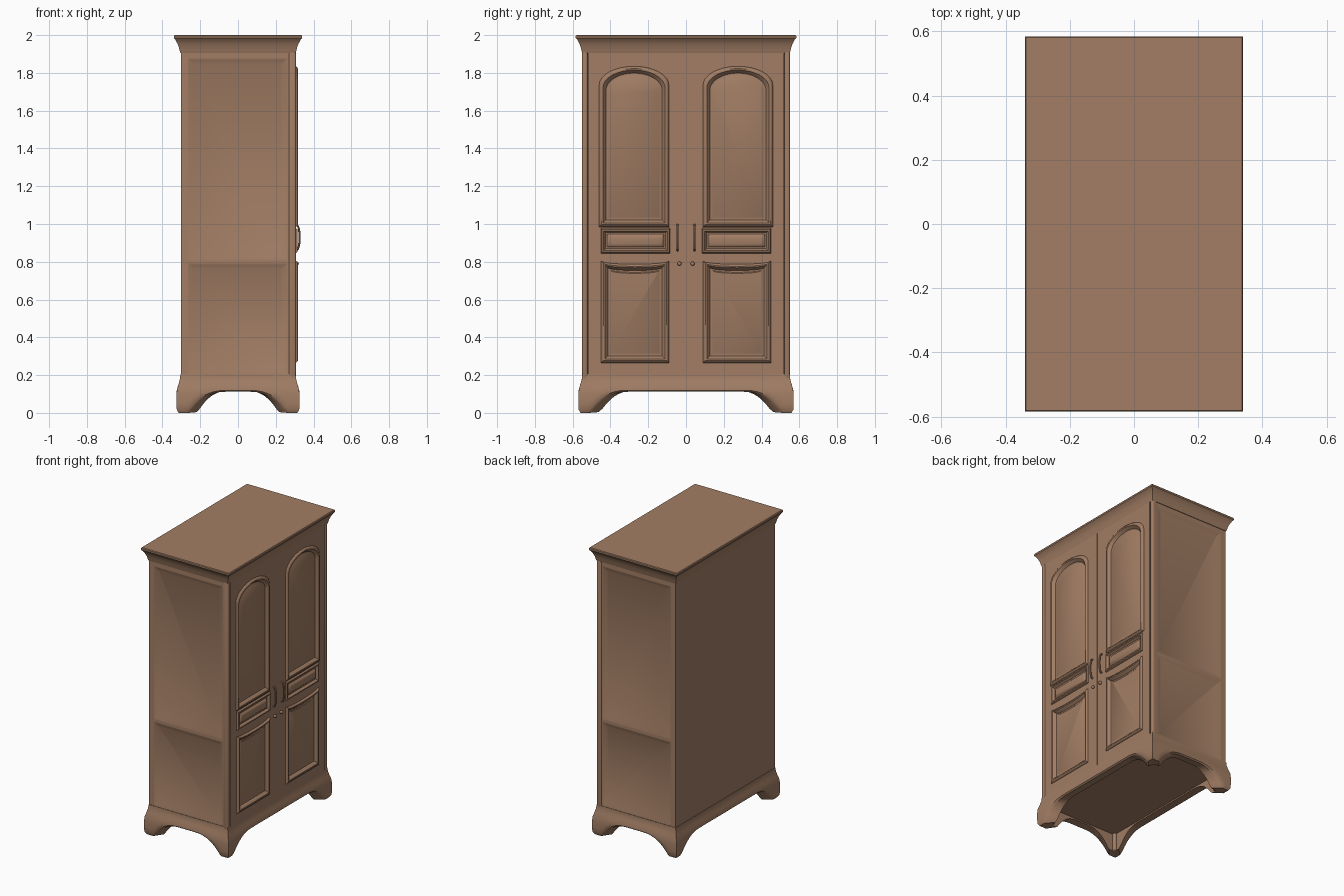
import bpy, bmesh, math
from mathutils import Matrix

if "Cube" in bpy.data.objects:
    bpy.data.objects.remove(bpy.data.objects["Cube"])

wood = bpy.data.materials.new("warm brown wood")
wood.diffuse_color = (0.36, 0.207, 0.128, 1)
wood.use_nodes = True
wood.node_tree.nodes["Principled BSDF"].inputs["Base Color"].default_value = wood.diffuse_color

HX, HY = 0.302, 0.546            # half depth and half width of the cabinet
FRONT = Matrix(((0, 0, 1, HX + 0.003), (1, 0, 0, 0), (0, 1, 0, 0), (0, 0, 0, 1)))


def side_matrix(s):
    return Matrix(((1, 0, 0, 0), (0, 0, s, s * HY), (0, 1, 0, 0), (0, 0, 0, 1)))


def finish(bm, name):
    bmesh.ops.recalc_face_normals(bm, faces=bm.faces)
    me = bpy.data.meshes.new(name)
    bm.to_mesh(me)
    bm.free()
    ob = bpy.data.objects.new(name, me)
    bpy.context.collection.objects.link(ob)
    me.materials.append(wood)
    return ob


def skin(bm, rings, cyclic=False, caps=True):
    """Join equal rings of points with quads."""
    vs = [[bm.verts.new(p) for p in r] for r in rings]
    n = len(vs[0])
    for a, b in zip(vs, vs[1:] + (vs[:1] if cyclic else [])):
        for i in range(n):
            bm.faces.new((a[i], a[(i + 1) % n], b[(i + 1) % n], b[i]))
    if caps and not cyclic:
        bm.faces.new(vs[0])
        bm.faces.new(vs[-1])


def perimeter(n):
    ts = [-1 + 2 * i / n for i in range(n)]
    return ([(1, t) for t in ts] + [(-t, 1) for t in ts]
            + [(-1, -t) for t in ts] + [(t, -1) for t in ts])


def box(name, lo, hi, bevel=0.0):
    bm = bmesh.new()
    bmesh.ops.create_cube(bm, size=1)
    for v in bm.verts:
        v.co = [(a + b) / 2 + c * (b - a) for a, b, c in zip(lo, hi, v.co)]
    if bevel:
        bmesh.ops.bevel(bm, geom=bm.edges[:], offset=bevel, segments=3,
                        profile=0.5, affect='EDGES')
    return finish(bm, name)


def outline(u0, u1, z0, z1, rise=0.0):
    """Panel outline whose top bows up or down by rise."""
    pts = [(u0, z0), (u1, z0)]
    for i in range(17):
        a = math.pi * i / 16
        pts.append(((u0 + u1) / 2 + (u1 - u0) / 2 * math.cos(a), z1 + rise * math.sin(a)))
    return pts


def panel(name, pts, profile, mat):
    """Moulded panel: profile is (inset, height) from the outline inward."""
    us, zs = [p[0] for p in pts], [p[1] for p in pts]
    cu, cz = (min(us) + max(us)) / 2, (min(zs) + max(zs)) / 2
    hu, hz = max(us) - cu, max(zs) - cz
    bm = bmesh.new()
    skin(bm, [[(cu + (u - cu) * (hu - d) / hu, cz + (z - cz) * (hz - d) / hz, w)
               for u, z in pts] for d, w in profile])
    bm.transform(mat)
    return finish(bm, name)


def frame(name, outer, holes, thick, mat):
    """Flat board with openings for the panels."""
    cu = bpy.data.curves.new(name, 'CURVE')
    cu.dimensions, cu.fill_mode, cu.extrude = '2D', 'BOTH', thick / 2
    for pts in [outer] + holes:
        sp = cu.splines.new('POLY')
        sp.points.add(len(pts) - 1)
        for p, (u, z) in zip(sp.points, pts):
            p.co = (u, z, 0, 1)
        sp.use_cyclic_u = True
    tmp = bpy.data.objects.new(name + "_outline", cu)
    bpy.context.collection.objects.link(tmp)
    me = bpy.data.meshes.new_from_object(tmp.evaluated_get(bpy.context.evaluated_depsgraph_get()))
    bm = bmesh.new()
    bm.from_mesh(me)
    bpy.data.objects.remove(tmp)
    bpy.data.meshes.remove(me)
    bmesh.ops.remove_doubles(bm, verts=bm.verts, dist=1e-5)
    bm.transform(mat @ Matrix.Translation((0, 0, -thick / 2)))
    return finish(bm, name)


# Carcass with flat back
box("carcass", (-0.302, -0.53, 0.125), (0.28, 0.53, 1.95))

# Cornice: flared moulding around the top
bm = bmesh.new()
skin(bm, [[(sx * (HX + d), sy * (HY + d), z) for sx, sy in perimeter(1)]
          for d, z in [(-0.03, 1.895), (0.003, 1.905), (0.007, 1.918), (0.011, 1.935),
                       (0.019, 1.956), (0.03, 1.976), (0.038, 1.984), (0.038, 1.995),
                       (0.034, 2.0)]])
finish(bm, "cornice")


# Base: flared skirt with arches between four bracket feet
def arch(sx, sy):
    c = (1 - abs(sx)) * HX + (1 - abs(sy)) * HY
    t = min(max((c - 0.055) / 0.19, 0), 1)
    return 0.112 * (1 - (1 - t) ** 2.4)


def flare(z):
    t = min(max((z - 0.10) / 0.10, 0), 1)
    return 0.003 + 0.021 * (1 - t * t * (3 - 2 * t))


rings = []
for f, trim in [(0, 0.012), (0.08, 0.002), (0.25, 0), (0.45, 0), (0.6, 0),
                (0.75, 0), (0.88, 0), (1, 0)]:
    ring = []
    for sx, sy in perimeter(48):
        a = arch(sx, sy)
        z = a + (0.205 - a) * f
        d = flare(z) - trim
        ring.append((sx * (HX + d), sy * (HY + d), z))
    rings.append(ring)
rings.append([(sx * (HX - 0.04), sy * (HY - 0.04), 0.205) for sx, sy in perimeter(48)])
rings.append([(sx * (HX - 0.04), sy * (HY - 0.04), arch(sx, sy) + 0.004)
              for sx, sy in perimeter(48)])
bm = bmesh.new()
skin(bm, rings, cyclic=True)
finish(bm, "base_skirt")
for sx in (-1, 1):
    for sy in (-1, 1):
        xs, ys = sorted((sx * 0.245, sx * 0.305)), sorted((sy * 0.485, sy * 0.55))
        box("foot_core", (xs[0], ys[0], 0.003), (xs[1], ys[1], 0.14), 0.012)

# Doors with arched upper, narrow middle and square lower panels
raised = [(0, -0.024), (0, 0), (0.005, 0.008), (0.012, 0.012), (0.02, 0.011),
          (0.03, 0.0), (0.036, -0.008), (0.046, -0.008), (0.052, -0.004)]
narrow = [(0, -0.024), (0, 0), (0.006, 0.009), (0.014, 0.01), (0.024, -0.005),
          (0.032, -0.005), (0.042, 0.006), (0.05, 0.008)]
for s, side in ((-1, "left"), (1, "right")):
    def flip(pts):
        return [(s * u, z) for u, z in pts]
    shapes = {"upper": flip(outline(0.09, 0.46, 0.985, 1.735, 0.1)),
              "middle": flip(outline(0.085, 0.45, 0.845, 0.978)),
              "lower": flip(outline(0.09, 0.45, 0.265, 0.805, -0.018))}
    frame(side + "_door", flip(outline(0.001, 0.518, 0.195, 1.905)),
          list(shapes.values()), 0.026, FRONT)
    for part, pts in shapes.items():
        panel(side + "_" + part + "_panel", pts,
              narrow if part == "middle" else raised, FRONT)
    # Rounded corner post beside the door
    ys = sorted((s * 0.521, s * 0.55))
    box(side + "_corner_post", (0.268, ys[0], 0.17), (0.307, ys[1], 1.92), 0.009)

    # Side frame with two shallow sunken panels
    m = side_matrix(s)
    holes = [outline(-0.265, 0.262, 0.81, 1.875), outline(-0.265, 0.262, 0.205, 0.79)]
    frame(side + "_side_frame", outline(-0.302, 0.28, 0.17, 1.92), holes, 0.018, m)
    for part, pts in zip(("upper", "lower"), holes):
        panel(side + "_side_" + part + "_panel", pts,
              [(0, -0.017), (0, 0), (0.012, -0.003), (0.03, -0.011)], m)

    # Curved pull handle
    bm = bmesh.new()
    rings = []
    for i in range(13):
        t = math.pi * i / 12
        cx, cz = 0.302 + 0.024 * math.sin(t) ** 0.6 if 0 < i < 12 else 0.302, 0.928 + 0.068 * math.cos(t)
        rings.append([(cx + 0.006 * math.cos(a) * math.sin(t) , s * 0.045 + 0.006 * math.sin(a),
                       cz + 0.006 * math.cos(a) * math.cos(t))
                      for a in [math.tau * k / 8 for k in range(8)]])
    skin(bm, rings)
    finish(bm, side + "_handle")

    # Small knob below the handle
    bm = bmesh.new()
    bmesh.ops.create_uvsphere(bm, u_segments=12, v_segments=8, radius=0.011)
    bm.transform(Matrix.Translation((0.311, s * 0.035, 0.79)))
    finish(bm, side + "_knob")

# Smooth shading with crisp edges
for ob in bpy.context.collection.objects:
    ob.select_set(True)
    bpy.context.view_layer.objects.active = ob
bpy.ops.object.shade_smooth_by_angle(angle=math.radians(35))
